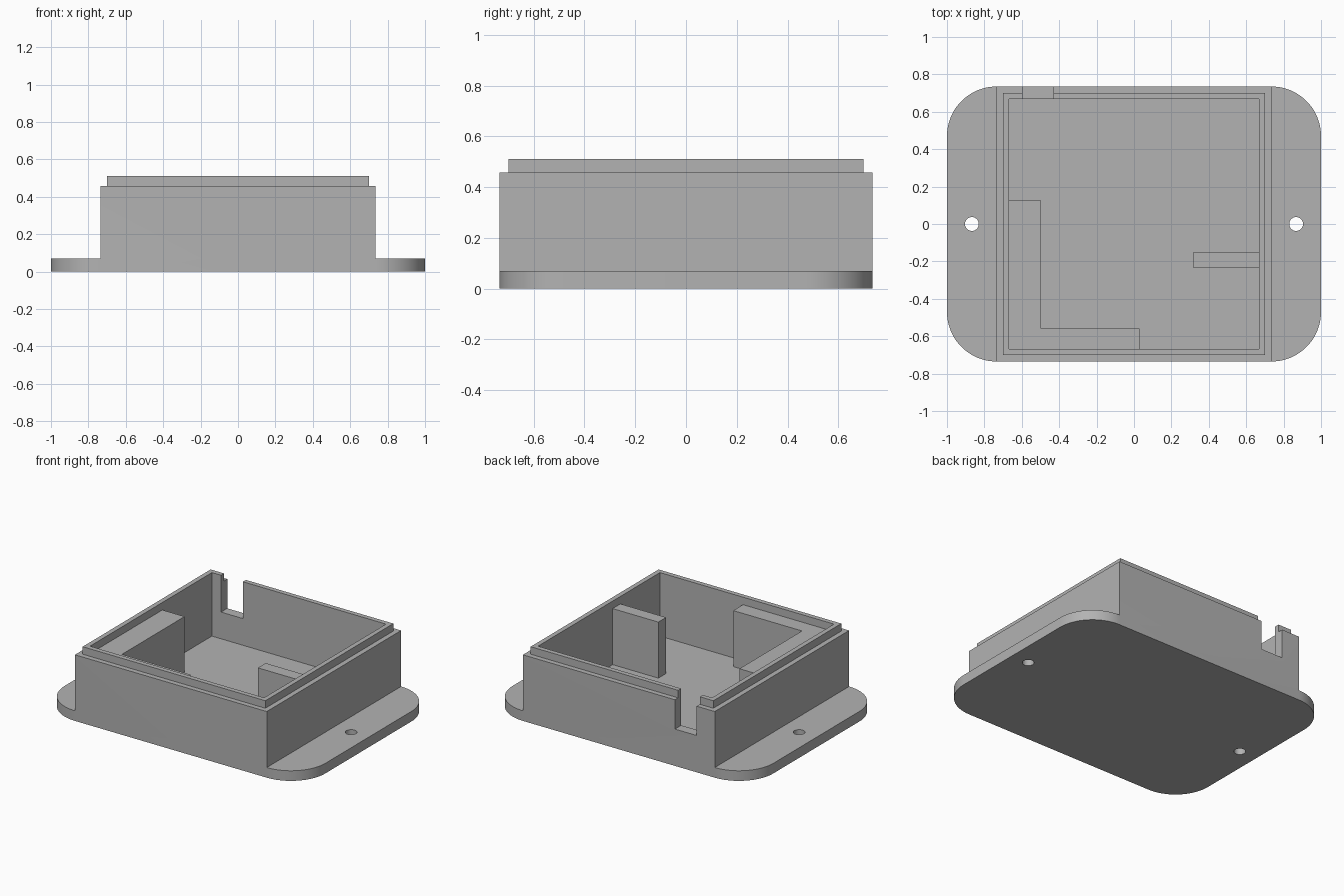
import bpy, bmesh
from math import cos, sin, pi, radians

old = bpy.data.objects.get("Cube")
if old:
    bpy.data.objects.remove(old, do_unlink=True)

# Main dimensions
HALF = 0.735        # outer wall half width
LIP = 0.7           # raised lip half width
INNER = 0.667       # cavity half width
CORNER = 0.265      # flange corner radius
FLOOR, WALL_TOP, LIP_TOP = 0.07, 0.458, 0.51

grey = bpy.data.materials.new("plain_grey")
grey.diffuse_color = (0.45, 0.45, 0.45, 1)
grey.use_nodes = True
grey.node_tree.nodes["Principled BSDF"].inputs["Base Color"].default_value = (0.45, 0.45, 0.45, 1)


def prism(name, outline, z0, z1):
    """Extrude a counter-clockwise outline from z0 to z1."""
    bm = bmesh.new()
    face = bm.faces.new([bm.verts.new((x, y, z0)) for x, y in outline])
    top = bmesh.ops.extrude_face_region(bm, geom=[face])
    verts = [v for v in top["geom"] if isinstance(v, bmesh.types.BMVert)]
    bmesh.ops.translate(bm, verts=verts, vec=(0, 0, z1 - z0))
    bmesh.ops.recalc_face_normals(bm, faces=bm.faces)
    mesh = bpy.data.meshes.new(name)
    bm.to_mesh(mesh)
    bm.free()
    mesh.materials.append(grey)
    obj = bpy.data.objects.new(name, mesh)
    bpy.context.collection.objects.link(obj)
    return obj


def rect(x0, x1, y0, y1):
    return [(x0, y0), (x1, y0), (x1, y1), (x0, y1)]


def square(h):
    return rect(-h, h, -h, h)


def arc(cx, cy, r, start, sweep, n):
    return [(cx + r * cos(start + sweep * i / n), cy + r * sin(start + sweep * i / n))
            for i in range(n + 1)]


def combine(target, tool, operation):
    """Apply a boolean and discard the tool object."""
    mod = target.modifiers.new(operation, 'BOOLEAN')
    mod.operation, mod.solver, mod.object = operation, 'EXACT', tool
    bpy.context.view_layer.objects.active = target
    bpy.ops.object.modifier_apply(modifier=mod.name)
    bpy.data.objects.remove(tool, do_unlink=True)


# Rounded mounting flange
outline = []
for i, (sx, sy) in enumerate([(1, 1), (-1, 1), (-1, -1), (1, -1)]):
    outline += arc(sx * (1 - CORNER), sy * (HALF - CORNER), CORNER, i * pi / 2, pi / 2, 20)
body = prism("enclosure_body", outline, 0, FLOOR)

# Walls and stepped lip, then the cavity
combine(body, prism("walls", square(HALF), 0, WALL_TOP), 'UNION')
combine(body, prism("lip", square(LIP), FLOOR / 2, LIP_TOP), 'UNION')
combine(body, prism("cavity", square(INNER), FLOOR, 1), 'DIFFERENCE')

# Cable notch in the back wall
combine(body, prism("notch", rect(-0.597, -0.43, 0.6, 0.8), 0.255, 1), 'DIFFERENCE')

# Screw holes
for side in (-1, 1):
    hole = arc(side * 0.867, 0, 0.037, 0, 2 * pi, 32)[:-1]
    combine(body, prism("screw_hole", hole, -0.1, 0.2), 'DIFFERENCE')

# Merge leftover coplanar faces
bm = bmesh.new()
bm.from_mesh(body.data)
bmesh.ops.remove_doubles(bm, verts=bm.verts, dist=0.0001)
bmesh.ops.dissolve_limit(bm, angle_limit=radians(0.5), verts=bm.verts, edges=bm.edges)
bm.to_mesh(body.data)
bm.free()

# Inner supports: L-shaped corner block and a single rib
prism("corner_support", [(-INNER, -INNER), (0.03, -INNER), (0.03, -0.56), (-0.497, -0.56),
                         (-0.497, 0.125), (-INNER, 0.125)], FLOOR, WALL_TOP)
prism("side_rib", rect(0.317, INNER, -0.235, -0.15), FLOOR, WALL_TOP)

# Smooth only the rounded corners and hole walls
bpy.ops.object.select_all(action='DESELECT')
body.select_set(True)
bpy.context.view_layer.objects.active = body
bpy.ops.object.shade_smooth_by_angle(angle=radians(30))
